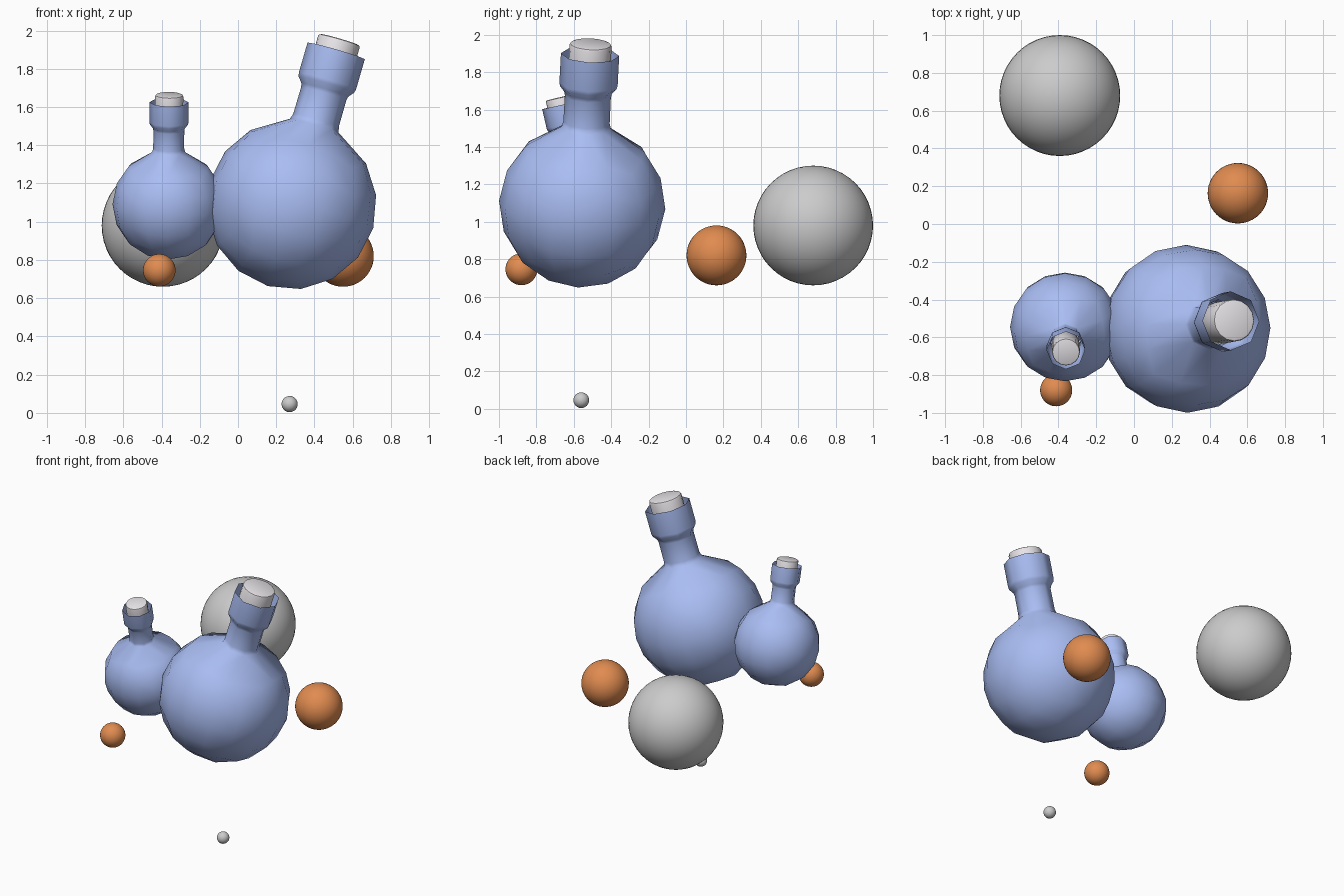
import bpy, bmesh, math
from mathutils import Vector

if "Cube" in bpy.data.objects:
    bpy.data.objects.remove(bpy.data.objects["Cube"])


def material(name, rgb):
    m = bpy.data.materials.new(name)
    m.diffuse_color = (*rgb, 1)
    m.use_nodes = True
    m.node_tree.nodes["Principled BSDF"].inputs["Base Color"].default_value = m.diffuse_color
    return m


GLASS = material("blue_glass", (0.40, 0.51, 0.90))
CORK = material("pale_cork", (0.80, 0.77, 0.80))
ORANGE = material("orange", (0.75, 0.26, 0.08))
UP = Vector((0, 0, 1))


def finish(name, bm, mat=None, angle=60):
    me = bpy.data.meshes.new(name)
    bm.to_mesh(me)
    bm.free()
    ob = bpy.data.objects.new(name, me)
    bpy.context.collection.objects.link(ob)
    if mat:
        me.materials.append(mat)
    bpy.ops.object.select_all(action='DESELECT')
    ob.select_set(True)
    bpy.context.view_layer.objects.active = ob
    bpy.ops.object.shade_smooth_by_angle(angle=math.radians(angle))
    return ob


def place(ob, centre, axis, scale):
    ob.rotation_mode = 'QUATERNION'
    ob.rotation_quaternion = UP.rotation_difference(Vector(axis).normalized())
    ob.location = centre
    ob.scale = (scale,) * 3


def ball(name, centre, radius, mat=None):
    bm = bmesh.new()
    bmesh.ops.create_uvsphere(bm, u_segments=48, v_segments=24, radius=radius)
    finish(name, bm, mat).location = centre


def flask(name, centre, axis, scale):
    # round body: subdivided cube pushed out to a sphere
    bm = bmesh.new()
    bmesh.ops.create_cube(bm, size=2)
    bmesh.ops.subdivide_edges(bm, edges=bm.edges[:], cuts=3, use_grid_fill=True)
    for v in bm.verts:
        v.co = Vector([math.tan(c * math.pi / 4) for c in v.co]).normalized() * 0.445
    # open the top and round the opening into an eight-sided ring
    top = max(bm.verts, key=lambda v: v.co.z)
    bmesh.ops.delete(bm, geom=[top], context='VERTS')
    ring = [e for e in bm.edges if e.is_boundary]

    def shape(verts, r, z):
        for v in verts:
            d = Vector((v.co.x, v.co.y, 0)).normalized() * r
            v.co = (d.x, d.y, z)

    shape({v for e in ring for v in e.verts}, 0.132, 0.43)
    # neck and wider collar
    for r, z in ((0.124, 0.46), (0.123, 0.605), (0.128, 0.625),
                 (0.152, 0.655), (0.156, 0.675), (0.156, 0.838)):
        new = bmesh.ops.extrude_edge_only(bm, edges=ring)["geom"]
        verts = [g for g in new if isinstance(g, bmesh.types.BMVert)]
        ring = [g for g in new if isinstance(g, bmesh.types.BMEdge)]
        shape(verts, r, z)
    bmesh.ops.recalc_face_normals(bm, faces=bm.faces[:])
    place(finish(name, bm, GLASS), centre, axis, scale)

    # stopper with a softened rim
    bm = bmesh.new()
    bmesh.ops.create_cone(bm, cap_ends=True, segments=16, radius1=0.113,
                          radius2=0.113, depth=0.30)
    bmesh.ops.translate(bm, verts=bm.verts[:], vec=(0, 0, 0.75))
    rims = [e for e in bm.edges if abs(e.verts[0].co.z - e.verts[1].co.z) < 1e-4]
    bmesh.ops.bevel(bm, geom=rims, offset=0.014, segments=2, profile=0.5,
                    affect='EDGES')
    place(finish(name + "_stopper", bm, CORK, 40), centre, axis, scale)


flask("large_flask", (0.28, -0.555, 1.09), (0.25, 0.045, 0.86), 1.0)
flask("small_flask", (-0.365, -0.545, 1.09), (0.005, -0.135, 0.58), 0.655)

# loose balls
ball("large_grey_ball", (-0.393, 0.68, 0.98), 0.32)
ball("small_grey_ball", (0.27, -0.56, 0.046), 0.042)
ball("large_orange_ball", (0.55, 0.163, 0.82), 0.16, ORANGE)
ball("small_orange_ball", (-0.412, -0.88, 0.746), 0.085, ORANGE)
